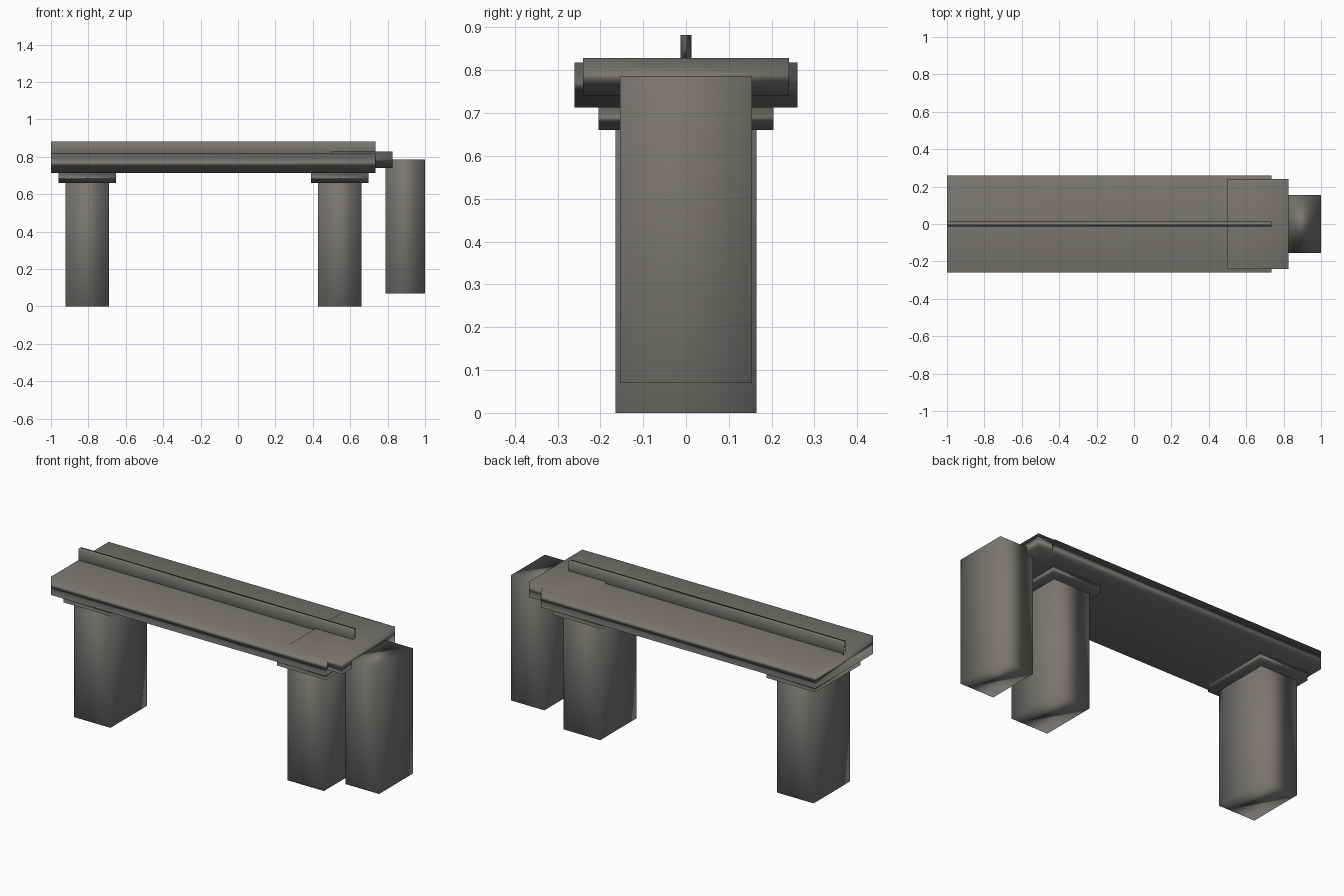
import bpy

cube = bpy.data.objects.get("Cube")
if cube:
    bpy.data.objects.remove(cube, do_unlink=True)

# Weathered stone material
stone = bpy.data.materials.new("warm_grey_stone")
stone.use_nodes = True
colour = (0.19, 0.18, 0.168, 1)
stone.diffuse_color = colour
stone.node_tree.nodes["Principled BSDF"].inputs["Base Color"].default_value = colour


def block(name, x0, x1, half_y, z0, z1):
    """Smooth-shaded block, its normals weighted towards the broad faces."""
    bpy.ops.mesh.primitive_cube_add(size=1, location=((x0 + x1) / 2, 0, (z0 + z1) / 2))
    obj = bpy.context.object
    obj.name = name
    obj.scale = (x1 - x0, 2 * half_y, z1 - z0)
    bpy.ops.object.transform_apply(location=False, rotation=False, scale=True)
    obj.data.materials.append(stone)
    bpy.ops.object.shade_smooth()
    mod = obj.modifiers.new("Broad face normals", 'WEIGHTED_NORMAL')
    mod.mode = 'FACE_AREA'
    mod.weight = 50
    mod.keep_sharp = False
    return obj


# Two supporting piers, each with a wider cap
for side, x in (("right", -0.807), ("left", 0.543)):
    block(side + "_pier", x - 0.116, x + 0.116, 0.165, 0, 0.662)
    block(side + "_pier_cap", x - 0.154, x + 0.154, 0.204, 0.66, 0.715)

# Deck with a raised rib along its centre
block("deck", -1, 0.735, 0.26, 0.713, 0.818)
block("centre_rib", -1, 0.735, 0.013, 0.81, 0.882)

# Overlapping end slab and detached end pier
block("end_slab", 0.5, 0.825, 0.241, 0.741, 0.828)
block("end_pier", 0.788, 1, 0.154, 0.07, 0.785)
